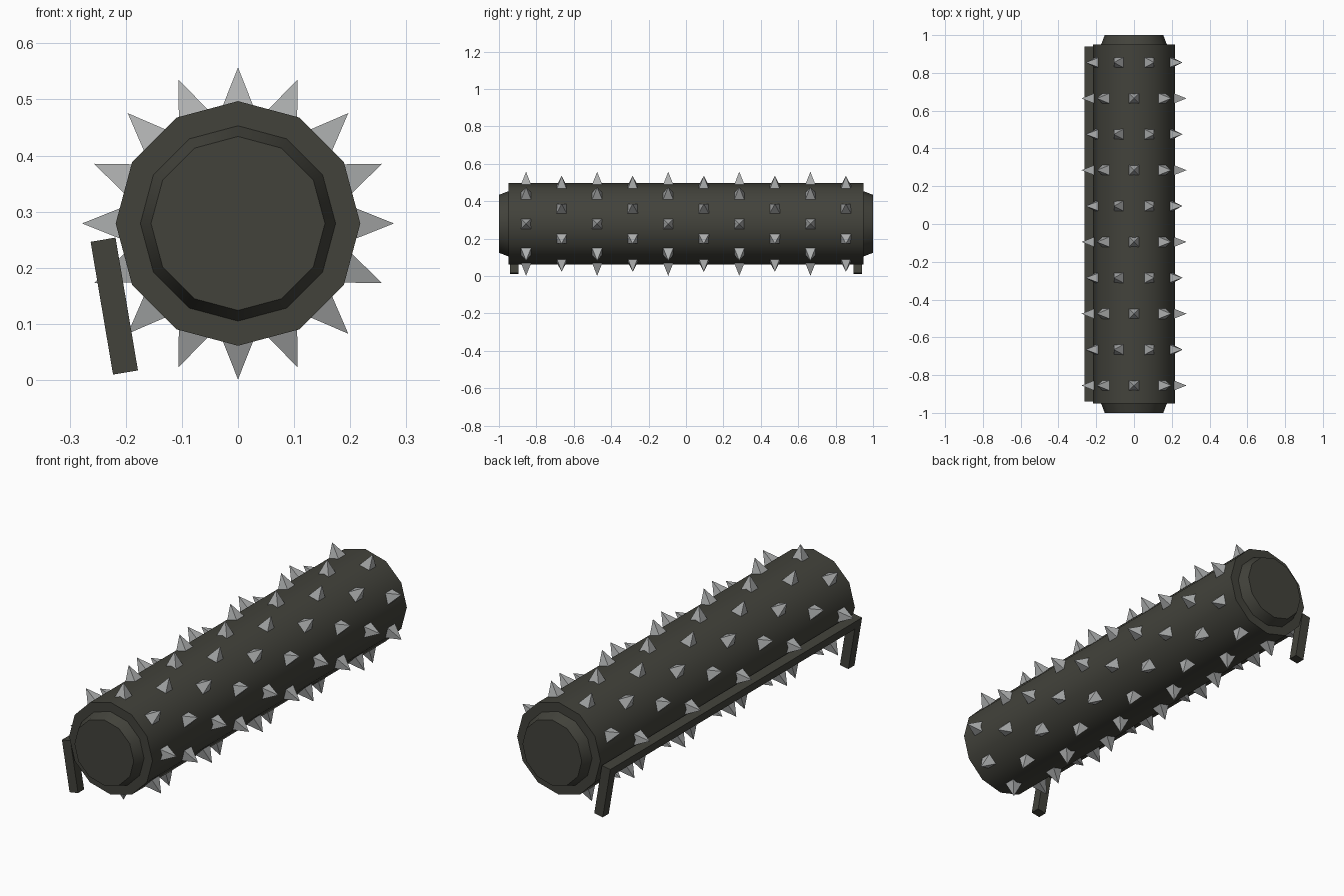
import bpy, bmesh, math
from mathutils import Matrix, Vector

if "Cube" in bpy.data.objects:
    bpy.data.objects.remove(bpy.data.objects["Cube"])

CZ = 0.279  # height of the roller axis


def material(name, rgb):
    m = bpy.data.materials.new(name)
    m.diffuse_color = (*rgb, 1)
    m.use_nodes = True
    m.node_tree.nodes["Principled BSDF"].inputs["Base Color"].default_value = m.diffuse_color
    return m


dark = material("dark olive metal", (0.055, 0.055, 0.044))
steel = material("light grey steel", (0.42, 0.43, 0.43))


def finish(name, bm, mat, smooth=False):
    bmesh.ops.recalc_face_normals(bm, faces=bm.faces)
    me = bpy.data.meshes.new(name)
    bm.to_mesh(me)
    bm.free()
    me.materials.append(mat)
    ob = bpy.data.objects.new(name, me)
    bpy.context.collection.objects.link(ob)
    if smooth:
        bpy.ops.object.select_all(action='DESELECT')
        ob.select_set(True)
        bpy.context.view_layer.objects.active = ob
        bpy.ops.object.shade_smooth_by_angle(angle=math.radians(35))
    return ob


def lathe(name, profile, mat, sides=12):
    """Closed solid around the y axis from (y, radius) points, a vertex on top."""
    bm = bmesh.new()
    rings = []
    for y, r in profile:
        rings.append([bm.verts.new((r * math.sin(2 * math.pi * i / sides), y,
                                    CZ + r * math.cos(2 * math.pi * i / sides)))
                      for i in range(sides)])
    for a, b in zip(rings, rings[1:]):
        for i in range(sides):
            j = (i + 1) % sides
            bm.faces.new((a[i], a[j], b[j], b[i]))
    bm.faces.new(rings[0])
    bm.faces.new(rings[-1])
    return finish(name, bm, mat, True)


# Roller drum and the two tapered end caps
lathe("roller_drum", [(-0.95, 0.218), (0.95, 0.218)], dark)
lathe("front_end_cap", [(-1.0, 0.155), (-0.95, 0.174)], dark)
lathe("back_end_cap", [(0.95, 0.174), (1.0, 0.155)], dark)

# Spikes: ten rings of eight square pyramids, alternate rings turned half a step
BASE, TIP, HALF = 0.2, 0.278, 0.031
bm = bmesh.new()
for ring in range(10):
    y = -0.855 + 0.19 * ring
    for k in range(8):
        angle = math.radians(45 * k + 22.5 * (ring % 2))
        mat = (Matrix.Translation((0, y, CZ)) @ Matrix.Rotation(angle, 4, 'Y')
               @ Matrix.Translation((0, 0, (BASE + TIP) / 2))
               @ Matrix.Rotation(math.pi / 4, 4, 'Z'))
        bmesh.ops.create_cone(bm, cap_ends=True, segments=4,
                              radius1=HALF * math.sqrt(2), radius2=0,
                              depth=TIP - BASE, matrix=mat)
finish("spikes", bm, steel)

# Leaning side stand: a rail with a leg at each end
LEAN = Matrix.Translation((-0.2405, 0, 0.25)) @ Matrix.Rotation(math.radians(-9.6), 4, 'Y')


def bar(name, y0, y1, length):
    bm = bmesh.new()
    bmesh.ops.create_cube(bm, size=1, matrix=LEAN
                          @ Matrix.Translation((0, (y0 + y1) / 2, -length / 2))
                          @ Matrix.Diagonal((0.045, y1 - y0, length, 1)))
    finish(name, bm, dark)


bar("stand_rail", -0.895, 0.895, 0.04)
bar("stand_front_leg", -0.94, -0.895, 0.24)
bar("stand_back_leg", 0.895, 0.94, 0.24)
